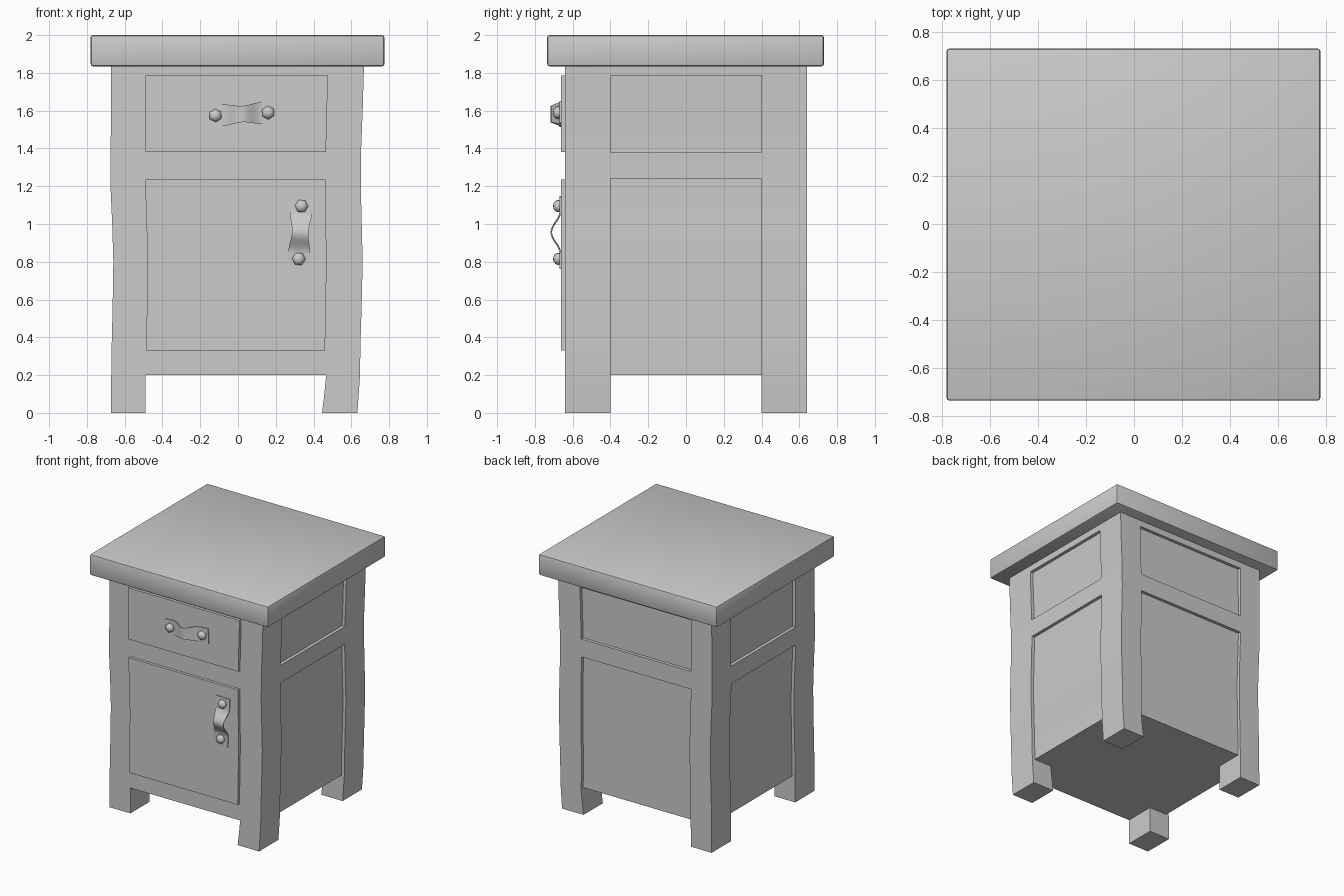
import bpy, bmesh, math
from mathutils import Matrix, Vector

if "Cube" in bpy.data.objects:
    bpy.data.objects.remove(bpy.data.objects["Cube"])

# Wobbly outlines of the hand-cut timber: (z, outer left, inner left, inner right, outer right)
OUTLINE = [(0.00, -.672, -.490, .445, .632), (0.10, -.672, -.490, .457, .639),
           (0.20, -.671, -.489, .467, .646), (0.35, -.669, -.487, .461, .648),
           (0.55, -.664, -.482, .465, .654), (0.80, -.660, -.479, .469, .660),
           (1.00, -.666, -.484, .466, .655), (1.20, -.675, -.491, .464, .650),
           (1.40, -.674, -.491, .466, .652), (1.60, -.673, -.490, .471, .660),
           (1.84, -.672, -.490, .478, .667)]
OL, IL, IR, OR = 1, 2, 3, 4
RECESS = 0.025


def edge(col, z):
    for a, b in zip(OUTLINE, OUTLINE[1:]):
        if z <= b[0]:
            t = (z - a[0]) / (b[0] - a[0])
            return a[col] + t * (b[col] - a[col])
    return OUTLINE[-1][col]


def finish(name, bm, angle=30):
    bmesh.ops.recalc_face_normals(bm, faces=bm.faces)
    me = bpy.data.meshes.new(name)
    bm.to_mesh(me)
    bm.free()
    ob = bpy.data.objects.new(name, me)
    bpy.context.collection.objects.link(ob)
    bpy.ops.object.select_all(action='DESELECT')
    bpy.context.view_layer.objects.active = ob
    ob.select_set(True)
    bpy.ops.object.shade_smooth_by_angle(angle=math.radians(angle))
    return ob


def timber(name, left, right, y0, y1, z0, z1, in_left=0, in_right=0):
    """Block between two outline columns, each optionally inset."""
    zs = [z0] + [r[0] for r in OUTLINE if z0 + .01 < r[0] < z1 - .01] + [z1]
    bm = bmesh.new()
    rings = []
    for z in zs:
        xl, xr = edge(left, z) + in_left, edge(right, z) - in_right
        rings.append([bm.verts.new(p) for p in
                      ((xl, y0, z), (xr, y0, z), (xr, y1, z), (xl, y1, z))])
    for a, b in zip(rings, rings[1:]):
        for i in range(4):
            j = (i + 1) % 4
            bm.faces.new((a[i], a[j], b[j], b[i]))
    bm.faces.new(rings[0])
    bm.faces.new(rings[-1])
    return finish(name, bm)


# Four corner posts, running down into the legs
for side, l, r in (("left", OL, IL), ("right", IR, OR)):
    for end, y0, y1 in (("front", -.64, -.40), ("back", .40, .64)):
        timber(f"{end}_{side}_post", l, r, y0, y1, 0, 1.84)

# Cabinet body: flush at the front, recessed on the sides and back
timber("front_back_body", IL, IR, -.64, .64 - RECESS, .2, 1.84)
timber("side_body", OL, OR, -.40, .40, .2, 1.84, RECESS, RECESS)

# Rails framing the recessed panels
for pos, z0, z1 in (("middle", 1.24, 1.38), ("top", 1.785, 1.84)):
    timber(f"{pos}_side_rail", OL, OR, -.40, .40, z0, z1)
    timber(f"{pos}_back_rail", IL, IR, .40, .64, z0, z1)

# Drawer front and door
FACE = -.662
timber("drawer_front", IL, IR, FACE, -.62, 1.38, 1.785)
timber("door", IL, IR, FACE, -.62, .33, 1.235)

# Table top with eased edges
bm = bmesh.new()
bmesh.ops.create_cube(bm, size=1, matrix=Matrix.Translation((-.0025, -.0025, 1.9175))
                      @ Matrix.Diagonal((1.555, 1.465, .165, 1)))
bmesh.ops.bevel(bm, geom=bm.edges[:], offset=.012, segments=2, profile=.5, affect='EDGES')
finish("table_top", bm)


# Strap handles: arched strip narrowed at the middle, with two hex-sided studs
def handle(name, x, z, degrees):
    place = Matrix.Translation((x, FACE, z)) @ Matrix.Rotation(-math.radians(degrees), 4, 'Y')
    arch = .11
    stations = [-.19] + [-arch + 2 * arch * i / 12 for i in range(13)] + [.19]
    bm = bmesh.new()
    rows = []
    for s in stations:
        lift = .5 * (1 + math.cos(math.pi * s / arch)) if abs(s) < arch else 0
        half = .058 - .015 * lift
        rows.append([bm.verts.new(place @ Vector((s, -out - .048 * lift, w)))
                     for out, w in ((0, -half), (.007, -half), (.007, half), (0, half))])
    for a, b in zip(rows, rows[1:]):
        for i in range(4):
            j = (i + 1) % 4
            bm.faces.new((a[i], a[j], b[j], b[i]))
    bm.faces.new(rows[0])
    bm.faces.new(rows[-1])
    finish(name + "_strap", bm)
    for k, s in enumerate((-.14, .14)):
        bm = bmesh.new()
        bmesh.ops.create_uvsphere(bm, u_segments=6, v_segments=6, radius=.036)
        turn = Matrix.Translation((s, -.015, 0)) @ Matrix.Rotation(math.pi / 2, 4, 'X')
        bmesh.ops.transform(bm, matrix=place @ turn @ Matrix.Diagonal((1, 1, .75, 1)),
                            verts=bm.verts)
        finish(f"{name}_stud_{k + 1}", bm, 65)


handle("drawer_handle", .02, 1.582, 3)
handle("door_handle", .329, .955, 87)
